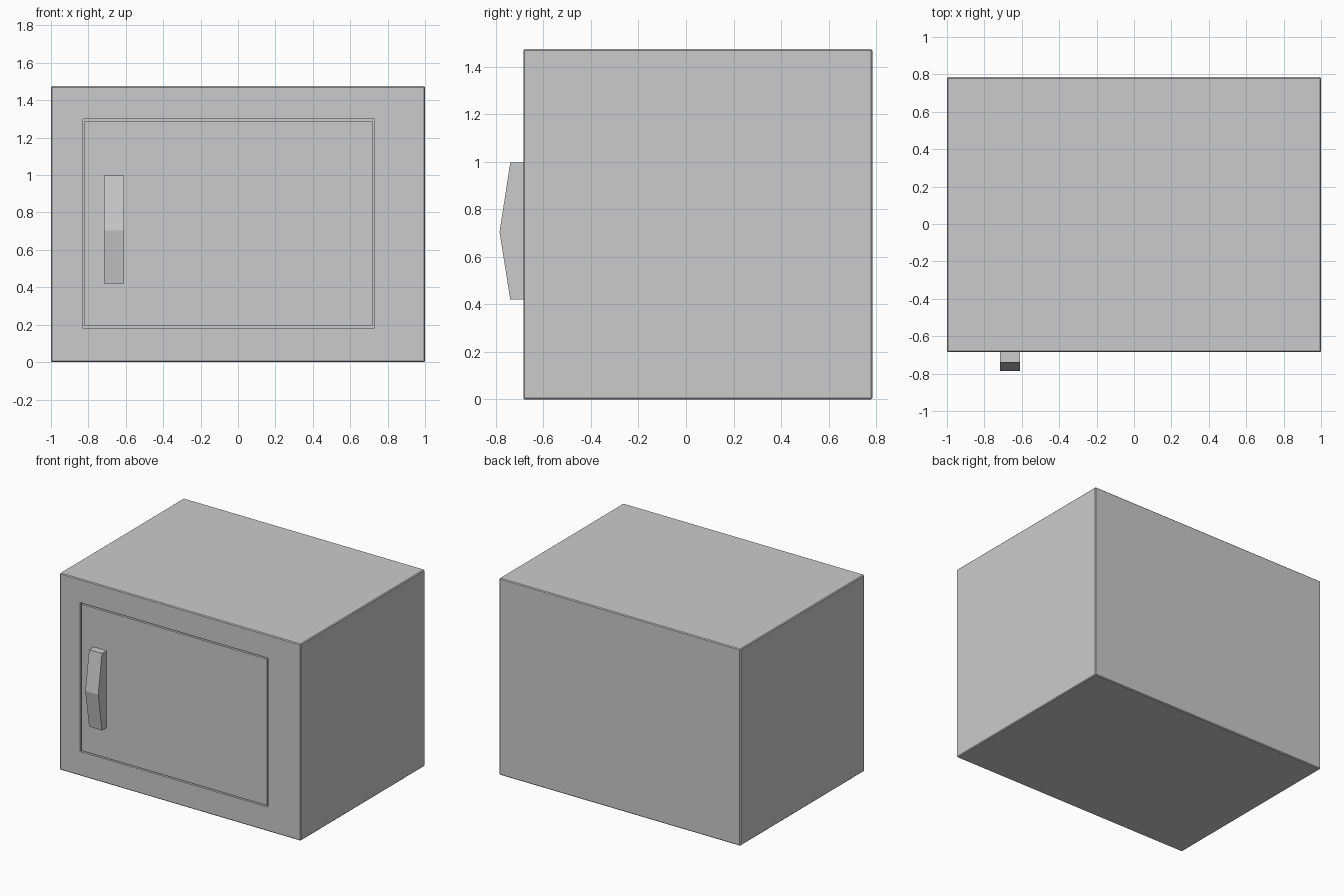
import bpy, bmesh

if "Cube" in bpy.data.objects:
    bpy.data.objects.remove(bpy.data.objects["Cube"])


def finish(bm, name):
    bmesh.ops.recalc_face_normals(bm, faces=bm.faces)
    mesh = bpy.data.meshes.new(name)
    bm.to_mesh(mesh)
    bm.free()
    obj = bpy.data.objects.new(name, mesh)
    bpy.context.collection.objects.link(obj)
    return obj


def box(name, lo, hi, bevel=0.0):
    bm = bmesh.new()
    bmesh.ops.create_cube(bm, size=1)
    for v in bm.verts:
        v.co = [lo[i] + (v.co[i] + 0.5) * (hi[i] - lo[i]) for i in range(3)]
    if bevel:
        bmesh.ops.bevel(bm, geom=bm.edges[:], offset=bevel, segments=1,
                        affect='EDGES', profile=0.5)
    return finish(bm, name)


FRONT, BACK = -0.685, 0.785
GAP, DEPTH = 0.01, 0.02

# Cabinet with a fine edge bevel
cabinet = box("cabinet", (-1, FRONT, 0), (1, BACK, 1.475), 0.006)

# Shallow recess that receives the door
cutter = box("door_recess_cutter", (-0.83, FRONT - 0.1, 0.182), (0.73, FRONT + DEPTH, 1.299))
cutter.hide_render = True
cutter.hide_set(True)
cut = cabinet.modifiers.new("door_recess", 'BOOLEAN')
cut.operation = 'DIFFERENCE'
cut.solver = 'EXACT'
cut.object = cutter

# Flush door, leaving a thin seam all round
box("door", (-0.83 + GAP, FRONT, 0.182 + GAP),
    (0.73 - GAP, FRONT + DEPTH, 1.299 - GAP))

# Handle: side profile (y, z) extruded along x
profile = [(FRONT, 0.42), (-0.74, 0.42), (-0.785, 0.705), (-0.74, 0.997), (FRONT, 0.997)]
bm = bmesh.new()
face = bm.faces.new([bm.verts.new((-0.717, y, z)) for y, z in profile])
ext = bmesh.ops.extrude_face_region(bm, geom=[face], use_keep_orig=True)
moved = [e for e in ext["geom"] if isinstance(e, bmesh.types.BMVert)]
bmesh.ops.translate(bm, verts=moved, vec=(0.107, 0, 0))
finish(bm, "handle")
